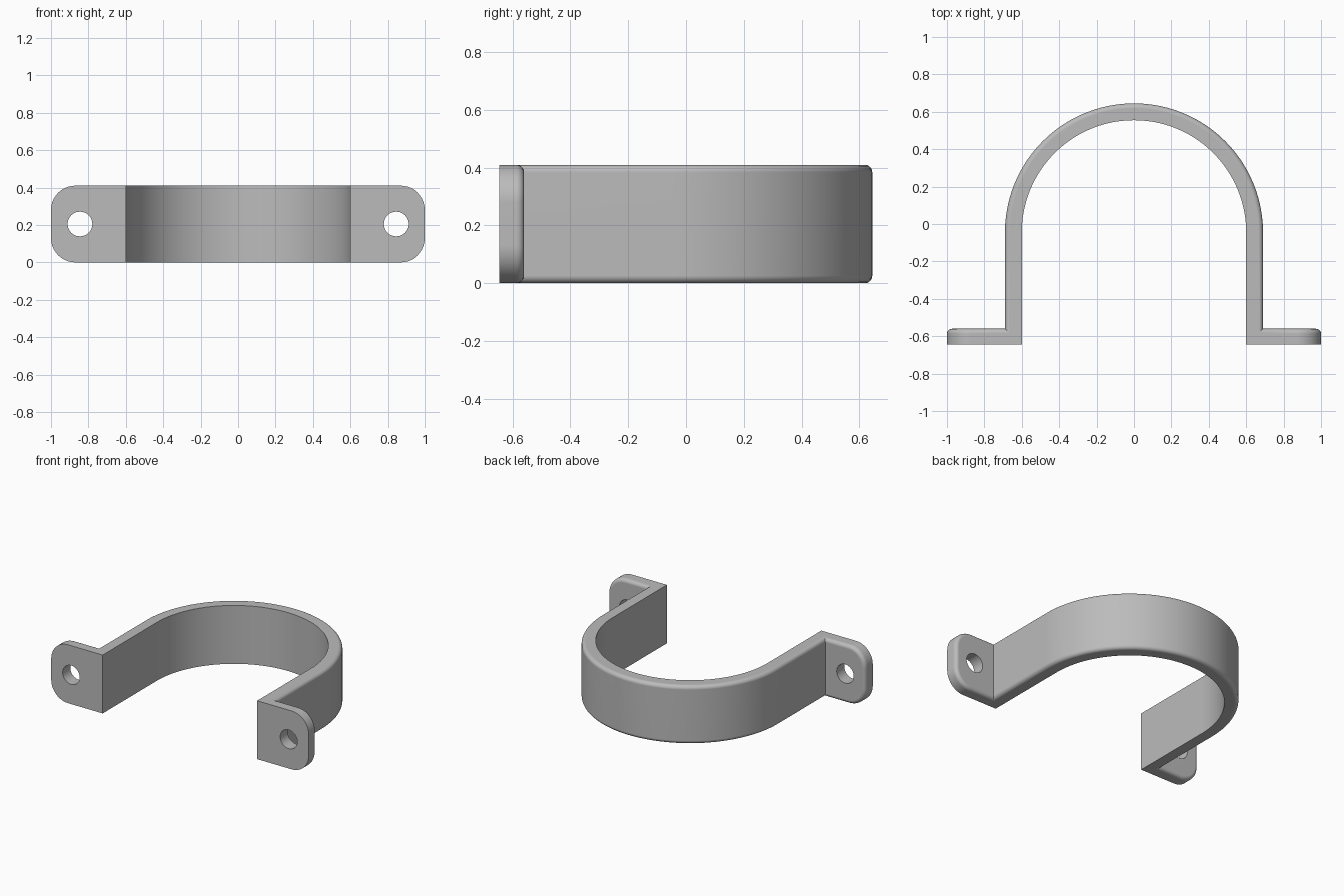
import bpy, bmesh, math

cube = bpy.data.objects.get("Cube")
if cube:
    bpy.data.objects.remove(cube)

HEIGHT, INNER, OUTER = 0.41, 0.60, 0.69
FRONT, FOOT_BACK, CENTRE = -0.645, -0.56, -0.045
HOLE_X, HOLE_R = 0.845, 0.066
CORNER, FILLET, STEPS = 0.13, 0.026, 48

steel = bpy.data.materials.new("grey metal")
steel.use_nodes = True
colour = (0.5, 0.5, 0.5, 1)
steel.diffuse_color = colour
steel.node_tree.nodes["Principled BSDF"].inputs["Base Color"].default_value = colour


def arc(radius):
    """Half circle from the right side over the back to the left side."""
    angles = [math.pi * i / STEPS for i in range(STEPS + 1)]
    return [(radius * math.cos(a), CENTRE + radius * math.sin(a)) for a in angles]


def on_outside(v):
    """True for points on the outer skin of the strap and the back of the feet."""
    x, y = abs(v.co.x), v.co.y
    if y < FOOT_BACK - 0.01:
        return False
    return x > OUTER - 0.01 if y < CENTRE else math.hypot(x, y - CENTRE) > OUTER - 0.02


def is_upright(e):
    a, b = (v.co for v in e.verts)
    return (a.xy - b.xy).length < 1e-4


# Clamp outline: outer skin, left foot, inner skin, right foot
outline = [(1, FRONT), (1, FOOT_BACK), (OUTER, FOOT_BACK)] + arc(OUTER)
outline += [(-OUTER, FOOT_BACK), (-1, FOOT_BACK), (-1, FRONT), (-INNER, FRONT)]
outline += arc(INNER)[::-1] + [(INNER, FRONT)]

bm = bmesh.new()
base = bm.faces.new([bm.verts.new((x, y, 0)) for x, y in outline])
top = bmesh.ops.extrude_face_region(bm, geom=[base])["geom"]
for v in (g for g in top if isinstance(g, bmesh.types.BMVert)):
    v.co.z = HEIGHT
bmesh.ops.recalc_face_normals(bm, faces=bm.faces)

# Round the foot corners, then fillet the outer rim
tips = [e for e in bm.edges
        if all(abs(v.co.x) > 0.99 for v in e.verts) and not is_upright(e)]
bmesh.ops.bevel(bm, geom=tips, offset=CORNER, segments=10, profile=0.5,
                affect='EDGES', clamp_overlap=False)
rim = [e for e in bm.edges if all(on_outside(v) for v in e.verts)
       and (not is_upright(e) or abs(e.verts[0].co.x) > 0.99)]
bmesh.ops.bevel(bm, geom=rim, offset=FILLET, segments=5, profile=0.5,
                affect='EDGES', clamp_overlap=False)
bmesh.ops.recalc_face_normals(bm, faces=bm.faces)

mesh = bpy.data.meshes.new("pipe_clamp")
bm.to_mesh(mesh)
bm.free()
mesh.materials.append(steel)
clamp = bpy.data.objects.new("pipe_clamp", mesh)
bpy.context.collection.objects.link(clamp)

# Screw hole through each foot
for side in (-1, 1):
    bpy.ops.mesh.primitive_cylinder_add(
        vertices=40, radius=HOLE_R, depth=0.4, rotation=(math.pi / 2, 0, 0),
        location=(side * HOLE_X, FRONT, HEIGHT / 2))
    cutter = bpy.context.object
    cutter.name = "hole_cutter"
    cutter.hide_render = True
    cutter.data.materials.append(steel)
    cut = clamp.modifiers.new("screw_hole", 'BOOLEAN')
    cut.operation, cut.solver, cut.object = 'DIFFERENCE', 'EXACT', cutter
    bpy.ops.object.select_all(action='DESELECT')
    clamp.select_set(True)
    bpy.context.view_layer.objects.active = clamp
    bpy.ops.object.modifier_apply(modifier=cut.name)
    bpy.data.objects.remove(cutter)

# Smooth curves, crisp edges
bpy.ops.object.shade_smooth_by_angle(angle=math.radians(30))
normals = clamp.modifiers.new("even_normals", 'WEIGHTED_NORMAL')
normals.keep_sharp = True
